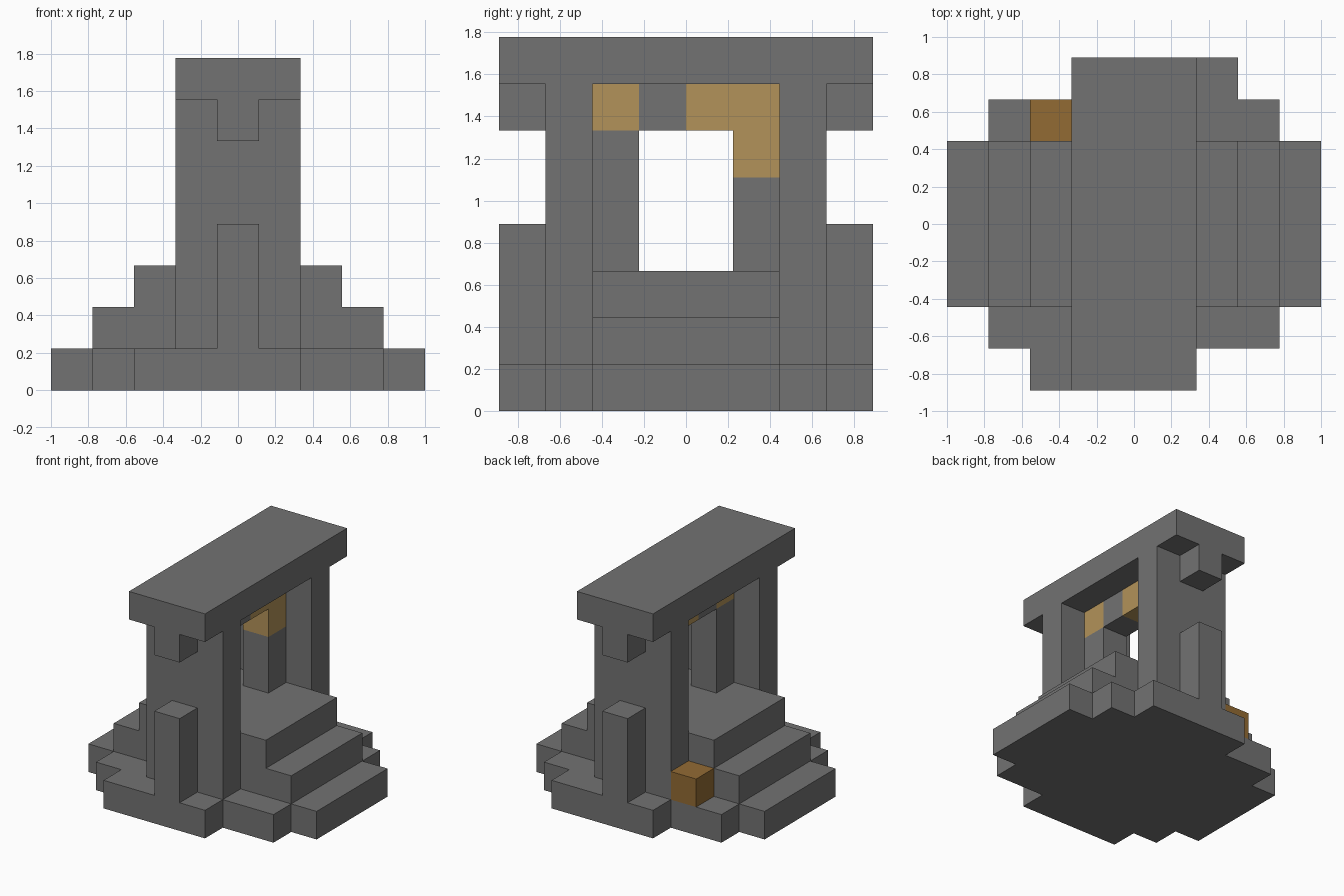
import bpy, bmesh
from mathutils import Vector

if "Cube" in bpy.data.objects:
    bpy.data.objects.remove(bpy.data.objects["Cube"], do_unlink=True)

U = 2 / 9                       # size of one block
ORIGIN = Vector((-1, -4 * U, 0))


def material(name, colour):
    m = bpy.data.materials.new(name)
    m.use_nodes = True
    m.diffuse_color = (*colour, 1)
    node = next(n for n in m.node_tree.nodes if n.type == 'BSDF_PRINCIPLED')
    node.inputs["Base Color"].default_value = (*colour, 1)
    return m


stone = material("grey stone", (0.17, 0.17, 0.17))
gold = material("pale gold", (0.45, 0.29, 0.1))
wood = material("brown wood", (0.29, 0.147, 0.034))


def box(x, y, z):
    """Blocks filling inclusive ranges along each axis."""
    return {(i, j, k) for i in range(x[0], x[1] + 1)
            for j in range(y[0], y[1] + 1) for k in range(z[0], z[1] + 1)}


parts = {}

# Stepped plinth, its ends offset to opposite sides
parts["plinth"] = (box((0, 8), (2, 5), (0, 0)) | box((1, 7), (1, 6), (0, 0))
                   | box((2, 5), (0, 0), (0, 0)) | box((3, 6), (7, 7), (0, 0)), stone)
parts["lower_step"] = (box((1, 7), (2, 5), (1, 1)), stone)
parts["upper_step"] = (box((2, 6), (2, 5), (2, 2)), stone)

# Pillar, buttress and bracket at each end
for end, pillar_y, outer_y in (("front", 1, 0), ("back", 6, 7)):
    parts[end + "_pillar"] = (box((3, 5), (pillar_y,) * 2, (1, 6)), stone)
    parts[end + "_buttress"] = (box((4, 4), (outer_y,) * 2, (1, 3)), stone)
    parts[end + "_bracket"] = (box((4, 4), (outer_y,) * 2, (6, 6)), stone)

# Top slab
parts["lintel"] = (box((3, 5), (0, 7), (7, 7)), stone)

# Thin inner frame with gold blocks
parts["front_inner_post"] = (box((4, 4), (2, 2), (3, 5)), stone)
parts["back_inner_post"] = (box((4, 4), (5, 5), (3, 4)), stone)
parts["inner_beam"] = (box((4, 4), (3, 3), (6, 6)), stone)
parts["front_gold_block"] = (box((4, 4), (2, 2), (6, 6)), gold)
parts["back_gold_corner"] = (box((4, 4), (4, 5), (6, 6)) | box((4, 4), (5, 5), (5, 5)), gold)

# Small crate beside the back pillar
parts["crate"] = (box((2, 2), (6, 6), (1, 1)), wood)

solid = set().union(*(cells for cells, _ in parts.values()))


def build(name, cells, mat):
    """Make the outer skin of a part, leaving out faces buried in its neighbours."""
    bm = bmesh.new()
    for cell in sorted(cells):
        centre = Vector(cell) + Vector((0.5, 0.5, 0.5))
        for axis in range(3):
            for sign in (-1, 1):
                n = Vector((0, 0, 0))
                n[axis] = sign
                if tuple(int(c + d) for c, d in zip(cell, n)) in solid:
                    continue
                a = Vector((0, 0, 0))
                a[(axis + 1) % 3] = 0.5
                b = n.cross(a)
                mid = centre + n / 2
                bm.faces.new([bm.verts.new(ORIGIN + U * (mid + c))
                              for c in (a + b, b - a, -a - b, a - b)])
    bmesh.ops.remove_doubles(bm, verts=bm.verts, dist=0.001)
    bmesh.ops.dissolve_limit(bm, angle_limit=0.01, verts=bm.verts, edges=bm.edges)
    mesh = bpy.data.meshes.new(name)
    bm.to_mesh(mesh)
    bm.free()
    mesh.materials.append(mat)
    bpy.context.collection.objects.link(bpy.data.objects.new(name, mesh))


for name, (cells, mat) in parts.items():
    build(name, cells, mat)
